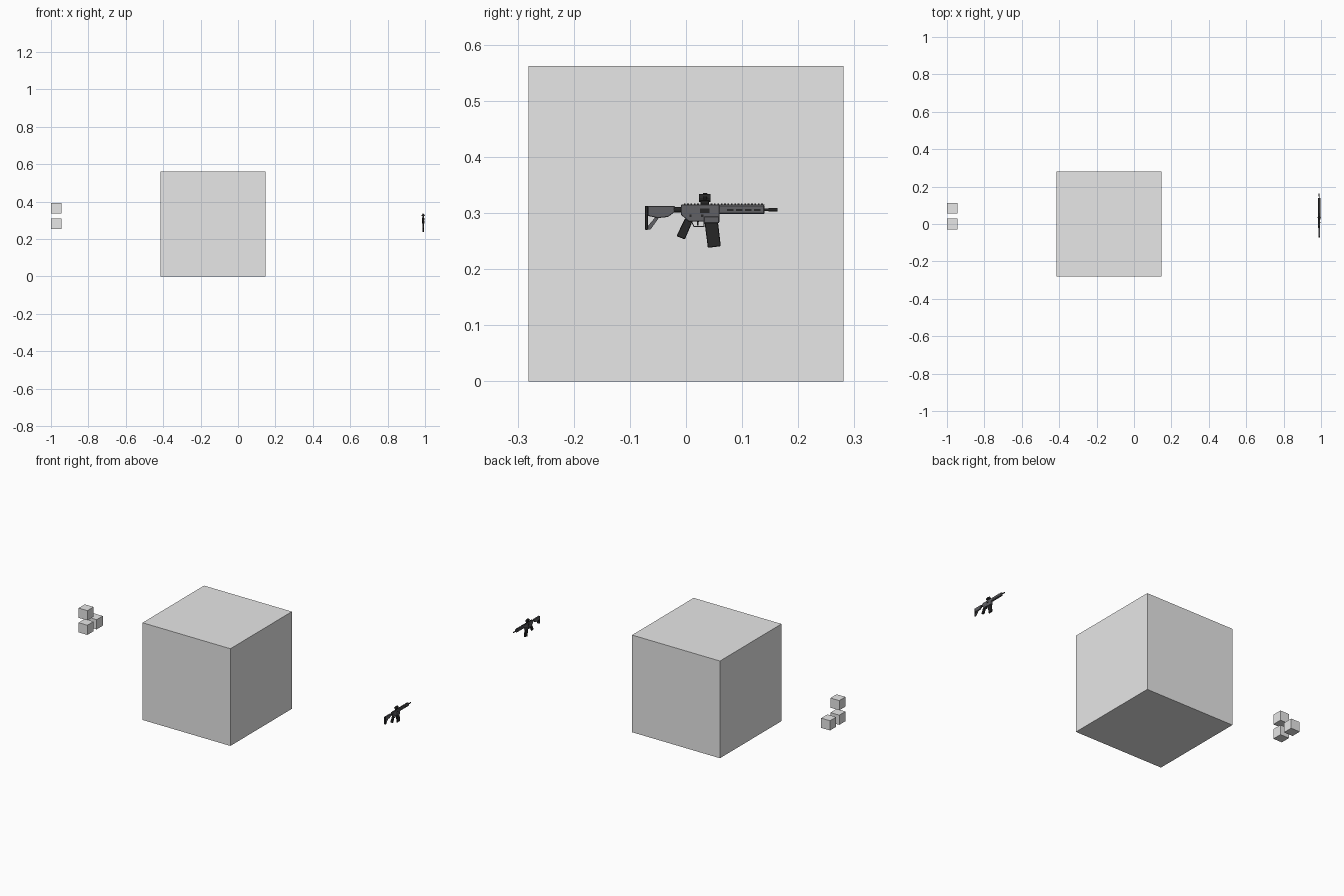
import bpy, bmesh, math
from mathutils import Vector, Matrix

default = bpy.data.objects.get("Cube")
if default:
    bpy.data.objects.remove(default, do_unlink=True)

UNIT = 0.001                       # rifle parts are drawn in thousandths
ORIGIN = Vector((0.99, 0, 0.3))


def material(name, colour):
    mat = bpy.data.materials.new(name)
    mat.use_nodes = True
    rgba = (*colour, 1)
    mat.diffuse_color = rgba
    mat.node_tree.nodes["Principled BSDF"].inputs["Base Color"].default_value = rgba
    return mat


pale = material("pale grey", (0.8, 0.8, 0.8))
metal = material("gunmetal grey", (0.12, 0.12, 0.13))
black = material("matte black", (0.02, 0.02, 0.02))


def finish(name, bm, mat):
    bmesh.ops.recalc_face_normals(bm, faces=bm.faces)
    mesh = bpy.data.meshes.new(name)
    bm.to_mesh(mesh)
    bm.free()
    mesh.materials.append(mat)
    obj = bpy.data.objects.new(name, mesh)
    bpy.context.collection.objects.link(obj)
    return obj


def cube(name, centre, size):
    bm = bmesh.new()
    bmesh.ops.create_cube(bm, size=size, matrix=Matrix.Translation(centre))
    return finish(name, bm, pale)


def plate(name, profile, width, mat, bevel=0):
    """Extrude a side profile of (y, z) points evenly across the rifle's width."""
    bm = bmesh.new()
    rim = [bm.verts.new(ORIGIN + Vector((-width / 2, y, z)) * UNIT) for y, z in profile]
    face = bm.faces.new(rim)
    extruded = bmesh.ops.extrude_face_region(bm, geom=[face])["geom"]
    moved = [v for v in extruded if isinstance(v, bmesh.types.BMVert)]
    bmesh.ops.translate(bm, verts=moved, vec=(width * UNIT, 0, 0))
    obj = finish(name, bm, mat)
    if bevel:
        mod = obj.modifiers.new("soft edges", 'BEVEL')
        mod.width = bevel * UNIT
        mod.segments = 1
    return obj


def block(name, y0, y1, z0, z1, width, mat, bevel=0):
    return plate(name, [(y0, z0), (y1, z0), (y1, z1), (y0, z1)], width, mat, bevel)


def tube(name, y0, y1, z, radius, mat, sides=12):
    bm = bmesh.new()
    place = Matrix.Translation(ORIGIN + Vector((0, (y0 + y1) / 2, z)) * UNIT)
    bmesh.ops.create_cone(bm, cap_ends=True, segments=sides, radius1=radius * UNIT,
                          radius2=radius * UNIT, depth=(y1 - y0) * UNIT,
                          matrix=place @ Matrix.Rotation(math.pi / 2, 4, 'X'))
    return finish(name, bm, mat)


# Large cube and the cluster of three small cubes
big = 0.562
small = big / 10
step = small * 1.5
cube("large_cube", (-0.133, 0, big / 2), big)
for label, back, up in (("front", 0, 0), ("back", 1, 0), ("upper", 0, 1)):
    cube("small_cube_" + label, (small / 2 - 1, back * step, big / 2 + up * step), small)

# Shoulder stock with an open strut
block("butt_plate", -73, -68, -30, 13, 9, black, 1)
plate("stock_body", [(-68, 13), (-20, 13), (-20, 2), (-32, -7), (-50, -9), (-68, -5)],
      9, metal, 1)
plate("stock_strut", [(-68, -29), (-63, -29), (-48, -8), (-55, -8), (-68, -23)], 6, metal)
tube("buffer_tube", -22, -8, 6, 5, black)

# Receiver, magazine well and handguard
plate("receiver", [(-9, 15), (60, 15), (60, -16), (5, -15), (-9, -3)], 11, metal, 1)
block("magazine_well", 32, 59, -18, -6, 12, metal, 1)
block("handguard", 58, 140, -2, 15, 12, metal, 2)
block("ejection_port", 25, 42, 0, 8, 11.6, black)
for i, y in enumerate((8, 29)):
    block("receiver_pin_%d" % i, y - 2, y + 2, -7, -3, 11.8, black)
for i in range(4):
    start = 73 + i * 16
    block("handguard_slot_%d" % i, start, start + 12, 4, 7, 12.4, black)

# Top rail with raised teeth
block("top_rail", -5, 140, 14, 15.6, 6, black)
for i in range(24):
    start = -4 + i * 6
    block("rail_tooth_%d" % i, start, start + 3, 15, 17, 6, black)

# Barrel and muzzle
tube("barrel", 138, 150, 6, 2.2, black)
tube("muzzle_device", 147, 163, 6, 3, black)

# Pistol grip, magazine, trigger and its guard
plate("pistol_grip", [(-2, -10), (12, -14), (-2, -47), (-17, -41)], 9, black, 1)
plate("magazine", [(33, -16), (57, -16), (62, -59), (39, -62)], 8, black, 1)
block("guard_bottom", 14, 33, -25, -23, 4, metal)
plate("guard_front", [(31, -25), (33, -25), (33, -14), (31, -14)], 4, metal)
plate("guard_back", [(14, -25), (16, -25), (10, -14), (8, -14)], 4, metal)
plate("trigger", [(20, -14), (23, -14), (22, -22), (20, -22)], 2, black)

# Compact sight on the rail
block("sight_mount", 26, 41, 15, 24, 8, black, 1)
tube("sight_tube", 23, 44, 27, 7, black)
block("sight_turret", 30, 38, 30, 36, 6, black, 1)
block("sight_knob", 31, 37, 24, 30, 17, black, 1)
